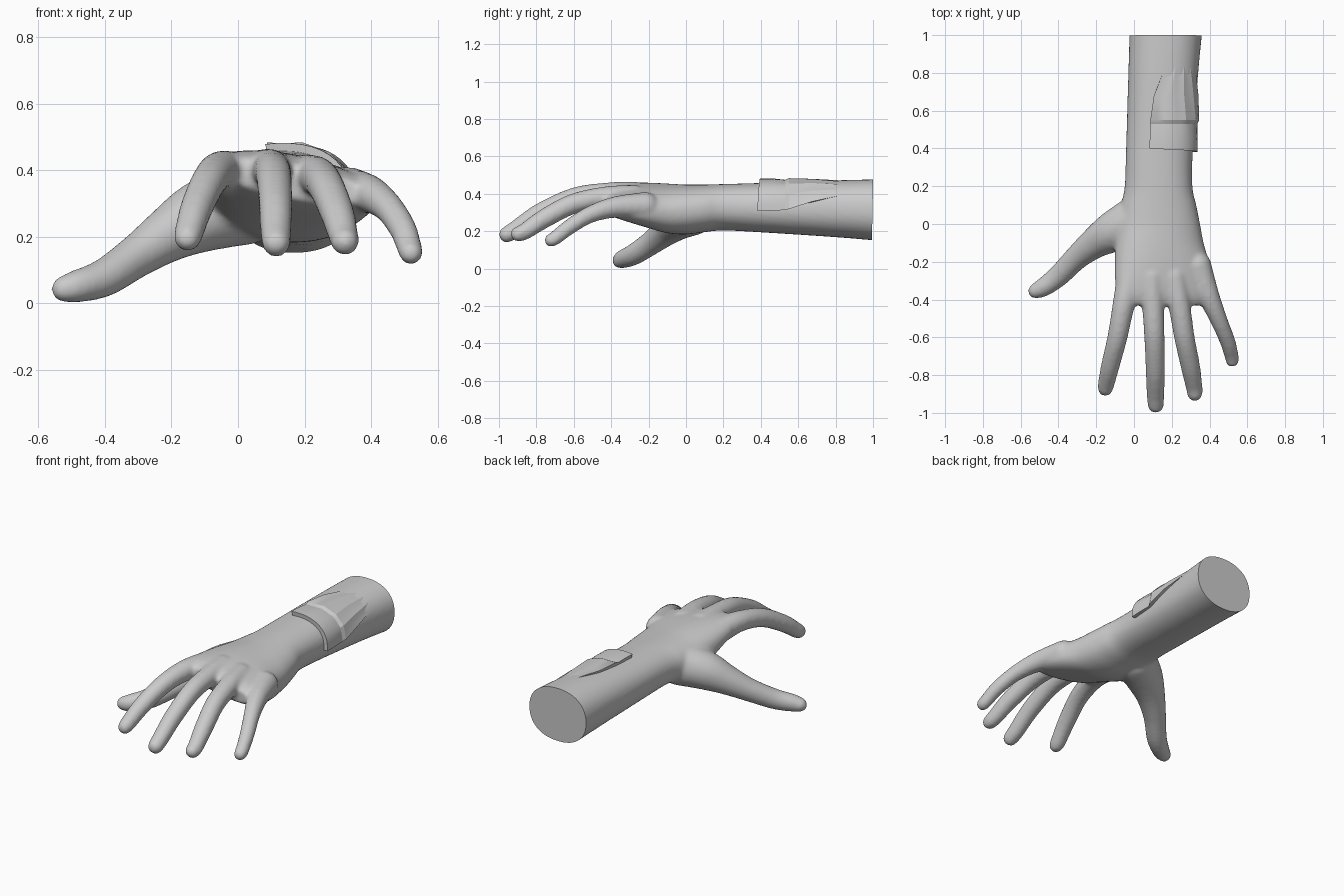
import bpy, bmesh, math
from mathutils import Vector, Matrix

if "Cube" in bpy.data.objects:
    bpy.data.objects.remove(bpy.data.objects["Cube"])

grey = bpy.data.materials.new("plain grey")
grey.diffuse_color = (0.6, 0.6, 0.6, 1)
grey.use_nodes = True
grey.node_tree.nodes["Principled BSDF"].inputs["Base Color"].default_value = grey.diffuse_color


def catmull(rows, y_or_t):
    """Smooth interpolation through rows at a fractional index."""
    i = min(int(y_or_t), len(rows) - 2)
    f = y_or_t - i
    p = [rows[max(0, min(len(rows) - 1, i + k))] for k in (-1, 0, 1, 2)]
    return [0.5 * (2 * b + (c - a) * f + (2 * a - 5 * b + 4 * c - d) * f * f
                   + (3 * b - a - 3 * c + d) * f ** 3) for a, b, c, d in zip(*p)]


def make(name, bm):
    me = bpy.data.meshes.new(name)
    bm.to_mesh(me)
    bm.free()
    ob = bpy.data.objects.new(name, me)
    bpy.context.collection.objects.link(ob)
    me.materials.append(grey)
    return ob


# Cross-sections from elbow end to knuckles: y, centre x, centre z, half width, half height, roll
SECTIONS = [
    (1.06, .172, .312, .194, .166, 0),
    (.80, .155, .32, .185, .152, 0),
    (.40, .135, .326, .177, .132, 0),
    (.20, .130, .328, .179, .124, 0),
    (.10, .130, .322, .200, .127, -2),
    (.00, .130, .316, .220, .132, -4),
    (-.10, .135, .322, .235, .128, -8),
    (-.20, .148, .338, .252, .112, -10),
    (-.30, .158, .353, .262, .092, -11),
    (-.38, .165, .362, .258, .072, -11),
    (-.43, .165, .365, .22, .05, -11),
]


def section_point(sec, angle, offset=0.0, power=2.25):
    y, cx, cz, hx, hz, roll = sec
    c, s = math.cos(angle), math.sin(angle)
    x = math.copysign(abs(c) ** (2 / power), c) * (hx + offset)
    z = math.copysign(abs(s) ** (2 / power), s) * (hz + offset)
    r = math.radians(roll)
    return Vector((cx + x * math.cos(r) - z * math.sin(r), y,
                   cz + x * math.sin(r) + z * math.cos(r)))


# Forearm and palm loft
bm = bmesh.new()
N = 40
steps = (len(SECTIONS) - 1) * 4
rings = []
for k in range(steps + 1):
    sec = catmull(SECTIONS, k / 4)
    rings.append([bm.verts.new(section_point(sec, math.tau * j / N)) for j in range(N)])
for a, b in zip(rings, rings[1:]):
    for j in range(N):
        bm.faces.new((a[j], a[(j + 1) % N], b[(j + 1) % N], b[j]))
bm.faces.new(rings[0])
bm.faces.new(rings[-1])

# Fingers and thumb: x, y, z, radius along each one
DIGITS = [
    [(-.02, -.28, .385, .072), (-.055, -.43, .398, .060), (-.088, -.6, .365, .054),
     (-.125, -.75, .285, .050), (-.148, -.85, .210, .044), (-.152, -.873, .195, .039)],
    [(.09, -.28, .39, .076), (.10, -.43, .400, .060), (.108, -.6, .378, .055),
     (.113, -.78, .298, .052), (.114, -.91, .210, .047), (.115, -.958, .182, .043)],
    [(.21, -.28, .375, .074), (.240, -.43, .380, .060), (.267, -.6, .347, .055),
     (.298, -.75, .272, .052), (.318, -.86, .200, .045), (.322, -.897, .185, .041)],
    [(.335, -.22, .335, .075), (.395, -.38, .328, .058), (.45, -.51, .290, .046),
     (.495, -.62, .225, .042), (.517, -.70, .163, .038), (.520, -.722, .152, .036)],
    [(.02, .03, .30, .125), (-.10, -.035, .265, .110), (-.20, -.095, .212, .085),
     (-.30, -.175, .145, .066), (-.40, -.275, .078, .058), (-.48, -.335, .052, .050),
     (-.522, -.355, .043, .040)],
]
for path in DIGITS:
    for k in range((len(path) - 1) * 8 + 1):
        x, y, z, r = catmull(path, k / 8)
        bmesh.ops.create_icosphere(bm, subdivisions=3, radius=r,
                                   matrix=Matrix.Translation((x, y, z)))
bmesh.ops.recalc_face_normals(bm, faces=bm.faces)
draft = make("hand draft", bm)

# Fuse everything into one skin and soften the joins
rm = draft.modifiers.new("fuse", 'REMESH')
rm.mode = 'VOXEL'
rm.voxel_size = 0.011
sm = draft.modifiers.new("soften", 'SMOOTH')
sm.factor = 0.5
sm.iterations = 8
deps = bpy.context.evaluated_depsgraph_get()
bm = bmesh.new()
bm.from_mesh(draft.evaluated_get(deps).to_mesh())
bpy.data.objects.remove(draft)

# Flat cut at the end of the forearm
cut = bmesh.ops.bisect_plane(bm, geom=bm.verts[:] + bm.edges[:] + bm.faces[:],
                             plane_co=(0, .997, .3), plane_no=(0, 1, -.02), clear_outer=True)
edges = [e for e in cut["geom_cut"] if isinstance(e, bmesh.types.BMEdge)]
bmesh.ops.contextual_create(bm, geom=edges)
for v in bm.verts:
    v.co.z = max(v.co.z, 0)
hand = make("hand_and_forearm", bm)

# Raised cuff on the back of the wrist, fading into the forearm: y, offset, lowest angle, highest angle
CUFF = [(.405, -.03, -14, 112), (.40, .024, -14, 112), (.47, .022, -13, 112), (.53, .012, -12, 112),
        (.55, .020, -10, 112), (.68, .010, 4, 108), (.86, -.008, 25, 90)]
bm = bmesh.new()
M = 14
rows = []
for y, off, lo, hi in CUFF:
    t = 1 + (.8 - y) / .4 if y < .8 else (1.06 - y) / .26
    sec = catmull(SECTIONS, t)
    sec[0] = y
    row = []
    for j in range(M + 1):
        ang = math.radians(lo + (hi - lo) * j / M)
        o = -.03 if j in (0, M) else off + (.004 if j % 3 == 1 and y > .5 else 0)
        p = section_point(sec, math.radians(lo + (hi - lo) * (1 if j == 0 else M - 1) / M)
                          if j in (0, M) else ang, o)
        p.y -= .02 * (1 - j / M) if y < .5 else 0
        row.append(bm.verts.new(p))
    rows.append(row)
for a, b in zip(rows, rows[1:]):
    for j in range(M):
        bm.faces.new((a[j], a[j + 1], b[j + 1], b[j]))
bmesh.ops.recalc_face_normals(bm, faces=bm.faces)
if sum(f.normal.z for f in bm.faces) < 0:
    bmesh.ops.reverse_faces(bm, faces=bm.faces)
cuff = make("wrist_cuff", bm)

# Smooth shading with sharp edges kept
for ob, deg in ((hand, 50), (cuff, 25)):
    bpy.ops.object.select_all(action='DESELECT')
    ob.select_set(True)
    bpy.context.view_layer.objects.active = ob
    bpy.ops.object.shade_smooth_by_angle(angle=math.radians(deg))
